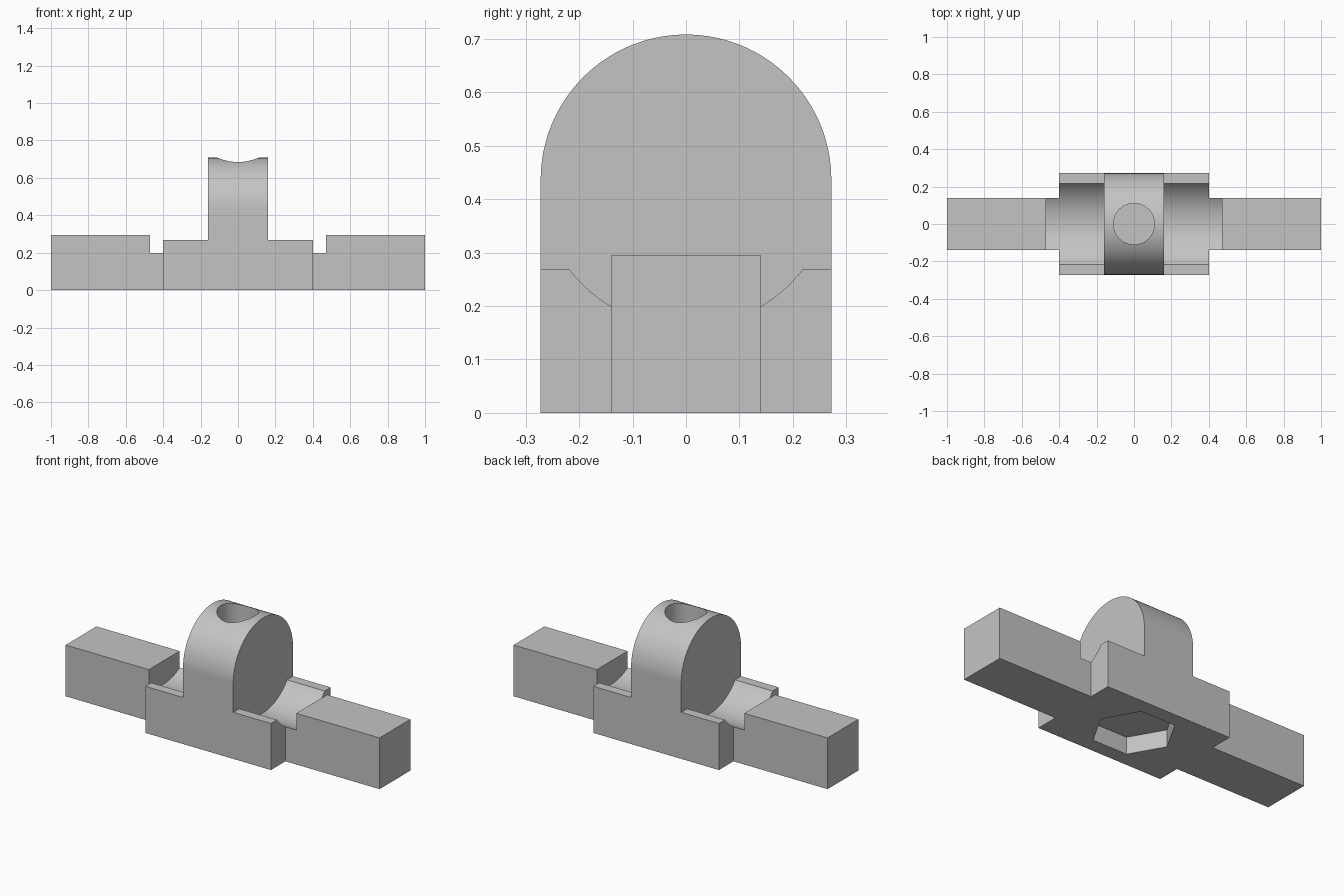
import bpy
import bmesh
import math
from mathutils import Matrix, Vector

if "Cube" in bpy.data.objects:
    bpy.data.objects.remove(bpy.data.objects["Cube"], do_unlink=True)

AXIS_Z = 0.436      # height of the arch and trough centre line
HALF_DEPTH = 0.272  # also the arch radius

grey = bpy.data.materials.new("plain_grey")
grey.use_nodes = True
colour = (0.55, 0.55, 0.55, 1)
grey.diffuse_color = colour
grey.node_tree.nodes["Principled BSDF"].inputs["Base Color"].default_value = colour


def finish(name, bm):
    bmesh.ops.recalc_face_normals(bm, faces=bm.faces)
    mesh = bpy.data.meshes.new(name)
    bm.to_mesh(mesh)
    bm.free()
    mesh.materials.append(grey)
    obj = bpy.data.objects.new(name, mesh)
    bpy.context.collection.objects.link(obj)
    return obj


def prism(name, points, start, length):
    """Extrude a closed outline along the given length vector."""
    bm = bmesh.new()
    face = bm.faces.new([bm.verts.new(Vector(p) + Vector(start)) for p in points])
    result = bmesh.ops.extrude_face_region(bm, geom=[face])
    moved = [v for v in result["geom"] if isinstance(v, bmesh.types.BMVert)]
    bmesh.ops.translate(bm, verts=moved, vec=length)
    return finish(name, bm)


def box(name, hx, hy, height):
    bm = bmesh.new()
    bmesh.ops.create_cube(bm, size=1, matrix=Matrix.Translation((0, 0, height / 2))
                          @ Matrix.Diagonal((2 * hx, 2 * hy, height, 1)))
    return finish(name, bm)


def circle(radius, sides):
    angles = [2 * math.pi * i / sides for i in range(sides)]
    return [(radius * math.cos(a), radius * math.sin(a)) for a in angles]


def combine(target, tool, operation):
    mod = target.modifiers.new(operation.lower(), "BOOLEAN")
    mod.operation, mod.solver, mod.object = operation, "EXACT", tool
    bpy.context.view_layer.objects.active = target
    bpy.ops.object.modifier_apply(modifier=mod.name)
    bpy.data.objects.remove(tool, do_unlink=True)


# Long arms and the wider central block
body = box("clamp_body", 1, 0.14, 0.295)
combine(body, box("centre_block", 0.4, HALF_DEPTH, 0.268), "UNION")

# Round trough across the block and into the inner arm ends
ring = [(0, y, z) for y, z in circle(0.275, 128)]
combine(body, prism("trough_cutter", ring, (-0.47, 0, AXIS_Z), (0.94, 0, 0)), "DIFFERENCE")

# Upright hub with an arched top
arch = [(0, HALF_DEPTH * math.cos(math.pi * i / 64), AXIS_Z + HALF_DEPTH * math.sin(math.pi * i / 64))
        for i in range(65)]
arch += [(0, -HALF_DEPTH, 0), (0, HALF_DEPTH, 0)]
combine(body, prism("hub", arch, (-0.16, 0, 0), (0.32, 0, 0)), "UNION")

# Blind bolt hole from above, hexagonal nut pocket from below
bolt = [(x, y, 0) for x, y in circle(0.11, 64)]
combine(body, prism("bolt_cutter", bolt, (0, 0, 0.115), (0, 0, 0.8)), "DIFFERENCE")
nut = [(x, y, 0) for x, y in circle(0.218, 6)]
combine(body, prism("nut_cutter", nut, (0, 0, -0.1), (0, 0, 0.198)), "DIFFERENCE")

# Smooth curved walls, keep the edges sharp
bpy.ops.object.select_all(action="DESELECT")
body.select_set(True)
bpy.context.view_layer.objects.active = body
bpy.ops.object.shade_smooth_by_angle(angle=math.radians(25))
